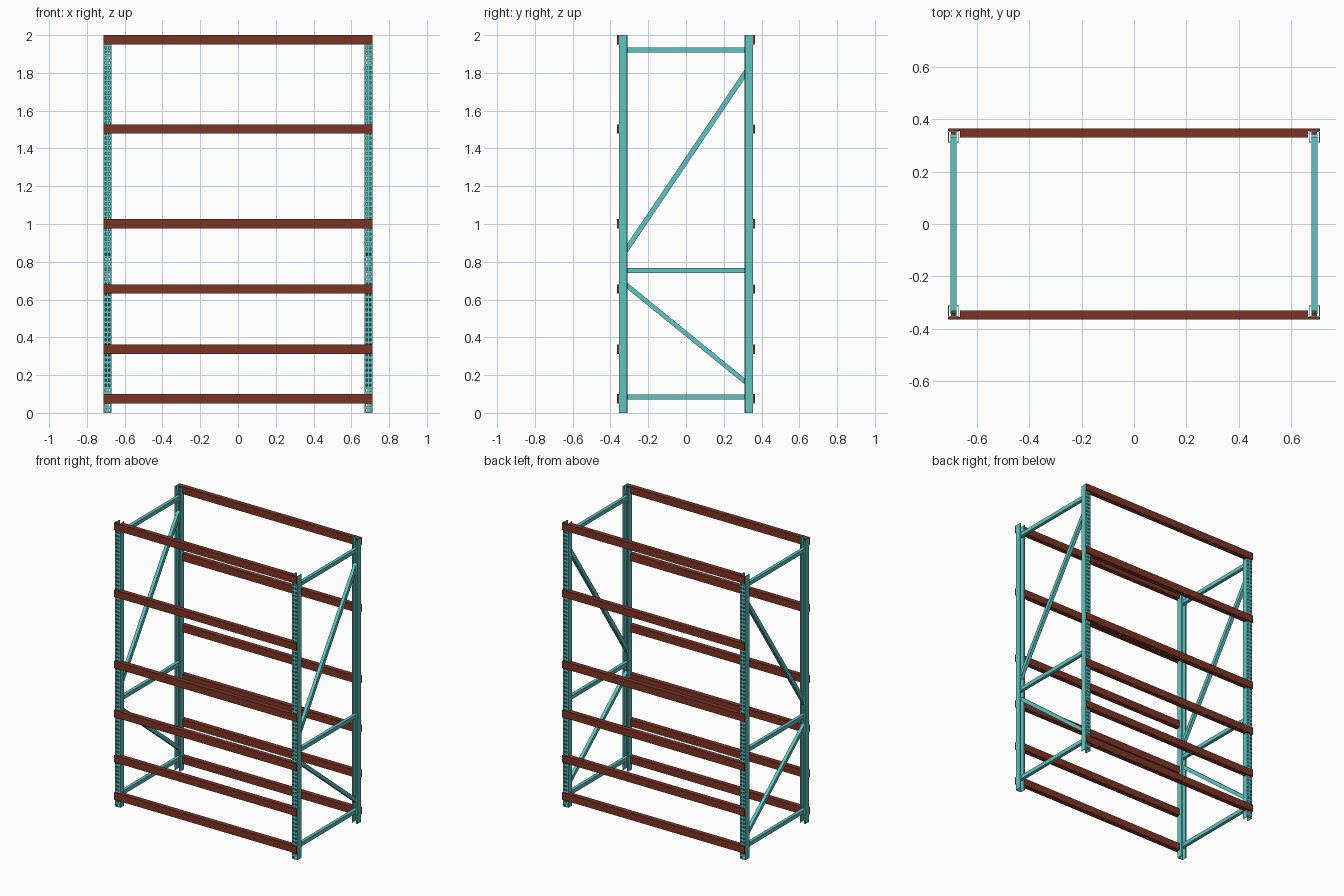
import bpy
import bmesh
from mathutils import Matrix, Vector

cube = bpy.data.objects.get("Cube")
if cube:
    bpy.data.objects.remove(cube, do_unlink=True)


def material(name, rgb):
    mat = bpy.data.materials.new(name)
    mat.use_nodes = True
    mat.diffuse_color = (*rgb, 1)
    mat.node_tree.nodes["Principled BSDF"].inputs["Base Color"].default_value = (*rgb, 1)
    return mat


TEAL = material("teal paint", (0.12, 0.55, 0.53))
RUST = material("rust red paint", (0.2, 0.034, 0.018))

POST_X, POST_Y = 0.69, 0.333   # post centres
HALF = 0.02                    # half width of a post, at mid sheet
HEIGHT = 2.0
SIDES = (("right", -1), ("left", 1))
ENDS = (("front", -1), ("back", 1))


def finish(name, bm, mat):
    bmesh.ops.recalc_face_normals(bm, faces=bm.faces)
    mesh = bpy.data.meshes.new(name)
    bm.to_mesh(mesh)
    bm.free()
    mesh.materials.append(mat)
    obj = bpy.data.objects.new(name, mesh)
    bpy.context.scene.collection.objects.link(obj)
    return obj


def box(name, centre, size, mat, tilt=None):
    bm = bmesh.new()
    bmesh.ops.create_cube(bm, size=1)
    bmesh.ops.scale(bm, vec=size, verts=bm.verts)
    if tilt:
        bmesh.ops.transform(bm, matrix=tilt, verts=bm.verts)
    bmesh.ops.translate(bm, vec=centre, verts=bm.verts)
    return finish(name, bm, mat)


def post(name, x, sy):
    """Folded C-section sheet with two columns of slots in its outer face."""
    half_profile = [(0.012, -HALF), (HALF, -HALF), (HALF, HALF),
                    (0.013, HALF), (0.005, HALF)]
    profile = half_profile + [(-px, py) for px, py in reversed(half_profile)]
    slot_columns = (3, 5)
    pitch, slot = HEIGHT / 75, 0.013
    levels = [0]
    for i in range(75):
        start = i * pitch + (pitch - slot) / 2
        levels += [start, start + slot]
    levels.append(HEIGHT)
    bm = bmesh.new()
    rows = [[bm.verts.new((x + px, sy * (POST_Y + py), z)) for px, py in profile]
            for z in levels]
    for r in range(len(rows) - 1):
        for c in range(len(profile) - 1):
            if r % 2 and c in slot_columns:
                continue
            bm.faces.new((rows[r][c], rows[r][c + 1],
                          rows[r + 1][c + 1], rows[r + 1][c]))
    obj = finish(name, bm, TEAL)
    sheet = obj.modifiers.new("sheet thickness", 'SOLIDIFY')
    sheet.thickness = 0.004
    sheet.offset = 0


def brace(name, x, z_front, z_back, width):
    """Strut between the front and back posts of one end frame."""
    reach = POST_Y - 0.001
    a, b = Vector((x, -reach, z_front)), Vector((x, reach, z_back))
    run = b - a
    tilt = Matrix.Rotation(Vector((0, 1, 0)).angle(run) * (1 if run.z > 0 else -1), 4, 'X')
    box(name, (a + b) / 2, (0.023, run.length, width), TEAL, tilt)


def beam(name, sy, z):
    """Shelf beam: long face plate with a deeper section between the posts."""
    long_x, short_x = 0.711, 0.666
    half_plan = [(short_x, 0.331), (short_x, 0.355), (long_x, 0.355), (long_x, 0.365)]
    plan = half_plan + [(-px, py) for px, py in reversed(half_plan)]
    bm = bmesh.new()
    base = bm.faces.new([bm.verts.new((px, sy * py, z - 0.025)) for px, py in plan])
    top = bmesh.ops.extrude_face_region(bm, geom=[base])["geom"]
    bmesh.ops.translate(bm, vec=(0, 0, 0.05),
                        verts=[g for g in top if isinstance(g, bmesh.types.BMVert)])
    finish(name, bm, RUST)


# End frames: posts, level struts and diagonals
for side, sx in SIDES:
    for end, sy in ENDS:
        post(f"{end}_{side}_post", sx * POST_X, sy)
    for label, z in (("low", 0.085), ("middle", 0.754), ("top", 1.921)):
        brace(f"{side}_{label}_strut", sx * POST_X, z, z, 0.027)
    brace(f"{side}_lower_diagonal", sx * POST_X, 0.69, 0.15, 0.025)
    brace(f"{side}_upper_diagonal", sx * POST_X, 0.84, 1.825, 0.027)

# Shelf beams with hooks reaching into the post slots
for level, z in enumerate((0.075, 0.338, 0.656, 1.002, 1.503, 1.975), start=1):
    for end, sy in ENDS:
        beam(f"{end}_beam_{level}", sy, z)
        for side, sx in SIDES:
            box(f"{end}_{side}_hook_{level}", (sx * POST_X, sy * 0.349, z),
                (0.022, 0.014, 0.03), RUST)
